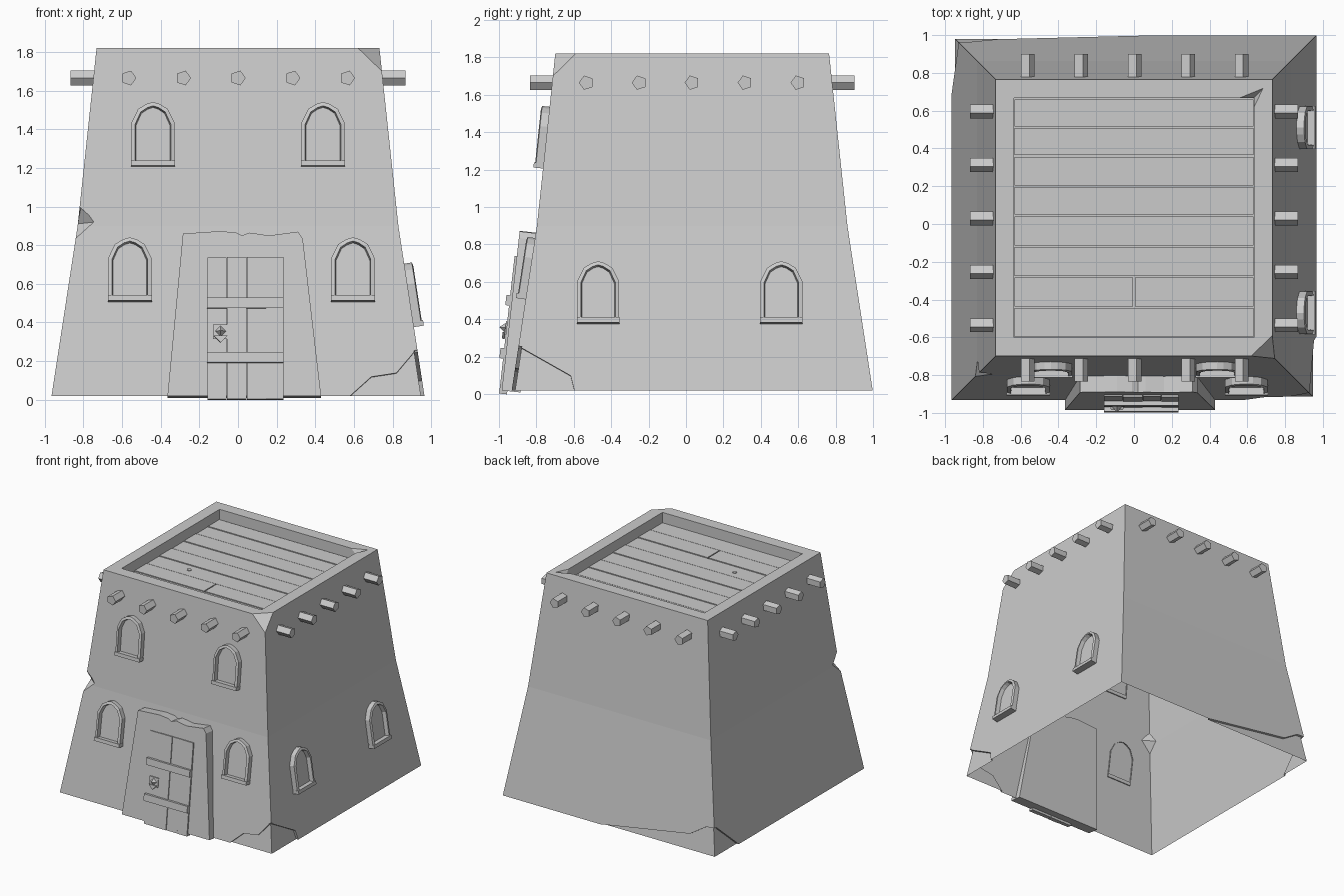
import bpy, bmesh, math
from mathutils import Matrix, Vector

cube = bpy.data.objects.get("Cube")
if cube:
    bpy.data.objects.remove(cube)

clay = bpy.data.materials.new("pale_clay")
clay.use_nodes = True
clay.diffuse_color = (0.6, 0.6, 0.6, 1)
clay.node_tree.nodes["Principled BSDF"].inputs["Base Color"].default_value = (0.6, 0.6, 0.6, 1)

CY, BASE, MID, TOP = 0.033, 0.02, 0.9, 1.82   # body centre and ring heights
R_BASE, R_MID, R_TOP = 0.965, 0.83, 0.732     # half widths of the rings


def finish(name, bm, matrix=Matrix(), recalc=True):
    if recalc:
        bmesh.ops.recalc_face_normals(bm, faces=bm.faces)
    mesh = bpy.data.meshes.new(name)
    bm.to_mesh(mesh)
    bm.free()
    mesh.transform(matrix)
    mesh.materials.append(clay)
    obj = bpy.data.objects.new(name, mesh)
    bpy.context.scene.collection.objects.link(obj)
    return obj


def prism(name, outline, low, high, matrix=Matrix()):
    """Extrude a flat outline along local z."""
    bm = bmesh.new()
    face = bm.faces.new([bm.verts.new((x, y, low)) for x, y in outline])
    top = bmesh.ops.extrude_face_region(bm, geom=[face])["geom"]
    bmesh.ops.translate(bm, vec=(0, 0, high - low),
                        verts=[v for v in top if isinstance(v, bmesh.types.BMVert)])
    return finish(name, bm, matrix)


def hull(name, points):
    bm = bmesh.new()
    for p in points:
        bm.verts.new(p)
    bmesh.ops.convex_hull(bm, input=bm.verts)
    return finish(name, bm)


def rect(x0, x1, y0, y1):
    return [(x0, y0), (x1, y0), (x1, y1), (x0, y1)]


def wall(side, u, z):
    """Frame on a sloped wall: x along it, y up it, z outward."""
    if z < MID:
        slope, dist = (R_BASE - R_MID) / (MID - BASE), R_BASE
        dist -= slope * (z - BASE)
    else:
        slope = (R_MID - R_TOP) / (TOP - MID)
        dist = R_MID - slope * (z - MID)
    return (Matrix.Translation((0, CY, 0)) @ Matrix.Rotation(math.radians(side), 4, 'Z')
            @ Matrix.Translation((u, -dist, z))
            @ Matrix.Rotation(math.pi / 2 - math.atan(slope), 4, 'X'))


# Tapered body with a sunken roof, closed until the chips are cut
bm = bmesh.new()
rings = []
for r, z in ((R_BASE, BASE), (R_MID, MID), (R_TOP, TOP), (0.635, TOP), (0.635, 1.725)):
    rings.append([bm.verts.new((sx * r, CY + sy * r, z))
                  for sx, sy in ((-1, -1), (1, -1), (1, 1), (-1, 1))])
for a, b in zip(rings, rings[1:]):
    for i in range(4):
        j = (i + 1) % 4
        bm.faces.new((a[i], a[j], b[j], b[i]))
bm.faces.new(rings[0][::-1])
bm.faces.new(rings[-1])
body = finish("tower_body", bm)

# Broken corners: shallow plaster losses at the base, deeper chips higher up
losses = {
    0: [(0.58, 0), (0.69, 0.1), (0.82, 0.12), (0.92, 0.24), (1.1, 0.24), (1.1, -0.1), (0.58, -0.1)],
    90: [(-0.63, 0), (-0.65, 0.08), (-0.93, 0.24), (-1.1, 0.24), (-1.1, -0.1), (-0.63, -0.1)],
    180: [(-0.08, 0), (0.72, 0.13), (0.86, 0.22), (1.1, 0.24), (1.1, -0.1), (-0.08, -0.1)],
    270: [(-0.66, 0), (-0.9, 0.22), (-1.1, 0.24), (-1.1, -0.1), (-0.66, -0.1)],
}
cutters = [prism("plaster_cutter", pts, -0.018, 0.1, wall(side, 0, BASE))
           for side, pts in losses.items()]
cutters.append(hull("notch_cutter", [(-0.812, -0.78, 1.0), (-0.843, -0.81, 0.83), (-0.74, -0.8, 0.92),
                                     (-0.83, -0.72, 0.91), (-0.95, -0.92, 0.92)]))
cutters.append(hull("corner_cutter", [(0.62, -0.7, TOP), (0.732, -0.59, TOP), (0.745, -0.712, 1.7),
                                      (0.8, -0.77, 1.9), (0.62, -0.7, 1.9), (0.732, -0.59, 1.9)]))
cutters.append(hull("rim_cutter", [(0.55, 0.668, 1.83), (0.63, 0.6, 1.83), (0.69, 0.725, 1.83),
                                   (0.635, 0.668, 1.75)]))
for cutter in cutters:
    mod = body.modifiers.new("chip", 'BOOLEAN')
    mod.operation, mod.solver, mod.object = 'DIFFERENCE', 'EXACT', cutter
evaluated = body.evaluated_get(bpy.context.evaluated_depsgraph_get())
mesh = bpy.data.meshes.new_from_object(evaluated)
body.modifiers.clear()
body.data = mesh
for cutter in cutters:
    bpy.data.objects.remove(cutter)
bm = bmesh.new()
bm.from_mesh(mesh)
floor = [f for f in bm.faces if all(v.co.z < BASE + 0.001 for v in f.verts)]
bmesh.ops.delete(bm, geom=floor, context='FACES')
bm.to_mesh(mesh)
bm.free()

# Roof planks, one of them split in two
seams = [-0.602, -0.44, -0.28, -0.118, 0.045, 0.2, 0.36, 0.512, 0.663]
for i, (y0, y1) in enumerate(zip(seams, seams[1:])):
    parts = [(-0.632, -0.004), (0.004, 0.632)] if i == 1 else [(-0.632, 0.632)]
    for x0, x1 in parts:
        prism("roof_plank", rect(x0, x1, y0 + 0.004, y1 - 0.004), 1.72, 1.737 + 0.003 * (i % 2))
nail = [(-0.31 + 0.018 * math.cos(a * math.pi / 4), -0.19 + 0.018 * math.sin(a * math.pi / 4))
        for a in range(8)]
prism("roof_peg", nail, 1.73, 1.742)

# Five-sided beam ends on every wall, one corner pointing sideways
for side in range(0, 360, 90):
    point = math.pi if side in (90, 180) else 0
    outline = [(0.04 * math.cos(point + i * math.tau / 5), 0.04 * math.sin(point + i * math.tau / 5))
               for i in range(5)]
    for k in range(-2, 3):
        place = (Matrix.Translation((0, CY, 0)) @ Matrix.Rotation(math.radians(side), 4, 'Z')
                 @ Matrix.Translation((k * 0.283, 0, 1.665)) @ Matrix.Rotation(math.pi / 2, 4, 'X'))
        prism("beam_end", outline, 0.74, 0.868, place)


# Arched windows: raised bevelled frame, recessed pane and a sill
def window(side, u, z):
    place = wall(side, u, z)
    half = [(0.112, 0.22), (0.077, 0.292), (0.035, 0.318), (0, 0.328)]
    arch = [(-0.112, 0), (0.112, 0)] + half + [(-x, y) for x, y in half[-2::-1]]

    def inset(t):
        return [(x * (1 - t / 0.112), t + y * (1 - 2 * t / 0.328)) for x, y in arch]

    bm = bmesh.new()
    loops = [[bm.verts.new((x, y, w)) for x, y in pts] for pts, w in
             ((arch, -0.01), (arch, 0.04), (inset(0.02), 0.045), (inset(0.025), 0.012))]
    n = len(arch)
    for a, b in zip(loops, loops[1:]):
        for i in range(n):
            bm.faces.new((a[i], a[(i + 1) % n], b[(i + 1) % n], b[i]))
    pane = bm.faces.new(loops[-1])
    if side:
        pane.normal_flip()
    finish("window", bm, place, recalc=False)
    prism("window_sill", rect(-0.114, 0.114, -0.004, 0.024), -0.01, 0.052, place)


for side, u, z in ((0, -0.44, 1.21), (0, 0.44, 1.21), (0, -0.56, 0.51), (0, 0.595, 0.51),
                   (90, -0.503, 0.38), (90, 0.477, 0.38)):
    window(side, u, z)

# Leaning door surround with a worn top
door = Matrix.Translation((0, -0.985, BASE)) @ Matrix.Rotation(math.radians(90 - 6.4), 4, 'X')
prism("door_surround", [(-0.365, 0), (0.43, 0), (0.335, 0.82), (0.31, 0.855), (0.16, 0.835), (0.06, 0.85),
                        (0.02, 0.835), (-0.01, 0.85), (-0.09, 0.858), (-0.285, 0.845)], -0.1, 0, door)

# Door planks, cross bars and latch
for x0, x1, top, out in ((-0.158, -0.06, 0.72, 0.008), (-0.058, 0.044, 0.722, 0.012),
                         (0.047, 0.144, 0.722, 0.009), (0.146, 0.235, 0.722, 0.012)):
    prism("door_plank", rect(x0, x1, -0.018, top), -0.03, out, door)
for y in (0.17, 0.455):
    prism("door_bar", rect(-0.16, 0.235, y, y + 0.055), 0, 0.032, door)
prism("latch_plate", rect(-0.13, -0.05, 0.295, 0.37), 0, 0.018, door)
prism("latch_ring", [(-0.09, 0.275), (-0.055, 0.31), (-0.125, 0.31)], 0.015, 0.03, door)
knob = hull("latch_knob", [(-0.12, 0.335, 0.015), (-0.06, 0.335, 0.015), (-0.09, 0.365, 0.015),
                           (-0.09, 0.305, 0.015), (-0.09, 0.335, 0.05)])
knob.data.transform(door)
